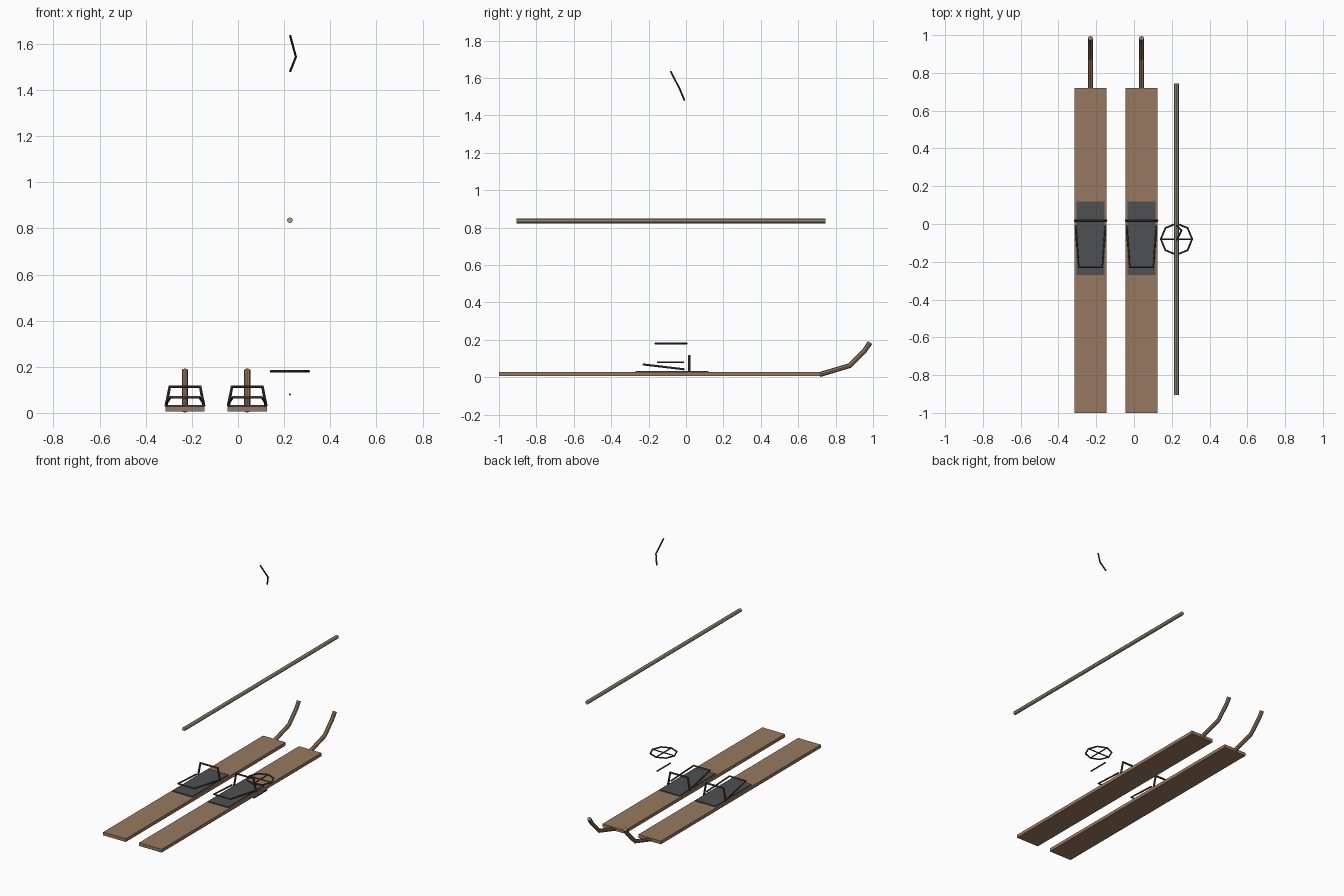
import bpy
import math
from mathutils import Vector

cube = bpy.data.objects.get("Cube")
if cube:
    bpy.data.objects.remove(cube, do_unlink=True)


def material(name, rgb):
    mat = bpy.data.materials.new(name)
    mat.use_nodes = True
    mat.diffuse_color = (*rgb, 1)
    mat.node_tree.nodes["Principled BSDF"].inputs["Base Color"].default_value = (*rgb, 1)
    return mat


WOOD = material("brown wood", (0.31, 0.19, 0.115))
PALE = material("pale pole wood", (0.43, 0.35, 0.23))
RUBBER = material("grey foot pad", (0.075, 0.08, 0.085))
LEATHER = material("dark leather", (0.085, 0.06, 0.042))
IRON = material("dark iron", (0.05, 0.046, 0.042))


def box(name, low, high, mat):
    low, high = Vector(low), Vector(high)
    bpy.ops.mesh.primitive_cube_add(size=1, location=(low + high) / 2)
    ob = bpy.context.object
    ob.name = name
    ob.scale = high - low
    ob.data.materials.append(mat)
    return ob


def tube(name, points, radius, mat, closed=False):
    """Eight-sided tube swept along straight segments."""
    curve = bpy.data.curves.new(name + "_path", 'CURVE')
    curve.dimensions = '3D'
    curve.bevel_depth = radius
    curve.bevel_resolution = 2
    curve.use_fill_caps = True
    spline = curve.splines.new('POLY')
    spline.points.add(len(points) - 1)
    for target, co in zip(spline.points, points):
        target.co = (*co, 1)
    spline.use_cyclic_u = closed
    path = bpy.data.objects.new(name + "_path", curve)
    bpy.context.collection.objects.link(path)
    bpy.context.view_layer.update()
    graph = bpy.context.evaluated_depsgraph_get()
    mesh = bpy.data.meshes.new_from_object(path.evaluated_get(graph))
    bpy.data.objects.remove(path, do_unlink=True)
    mesh.materials.clear()
    mesh.materials.append(mat)
    for face in mesh.polygons:
        face.use_smooth = False
        face.material_index = 0
    ob = bpy.data.objects.new(name, mesh)
    bpy.context.collection.objects.link(ob)
    return ob


# Pair of skis, each with a curled tip, foot pad and binding
for side, x in (("right", -0.23), ("left", 0.04)):
    box(side + "_ski", (x - 0.085, -1, 0.005), (x + 0.085, 0.72, 0.027), WOOD)
    tip = [(0.715, 0.014), (0.875, 0.062), (0.957, 0.145), (0.984, 0.185)]
    tube(side + "_ski_tip", [(x, y, z) for y, z in tip], 0.0135, WOOD)
    box(side + "_foot_pad", (x - 0.075, -0.27, 0.024), (x + 0.075, 0.12, 0.034), RUBBER)

    toe = [(-0.082, 0.028), (-0.066, 0.114), (0.066, 0.114), (0.082, 0.028)]
    tube(side + "_toe_hoop", [(x + dx, 0.018, z) for dx, z in toe], 0.007, LEATHER)
    heel = [(-0.08, -0.008, 0.042), (-0.062, -0.228, 0.068),
            (0.062, -0.228, 0.068), (0.08, -0.008, 0.042)]
    tube(side + "_heel_strap", [(x + dx, y, z) for dx, y, z in heel], 0.0055, LEATHER)

# Pole with its separate fittings
px, py = 0.225, -0.08
tube("pole_shaft", [(px, -0.905, 0.835), (px, 0.745, 0.835)], 0.0125, PALE)

# Pole basket: octagonal ring with two crossing spokes
R = 0.083
ring = [(px + R * math.cos(i * math.tau / 8), py + R * math.sin(i * math.tau / 8), 0.18)
        for i in range(8)]
tube("basket_ring", ring, 0.005, IRON, closed=True)
tube("basket_spoke_across", [ring[0], ring[4]], 0.004, LEATHER)
tube("basket_spoke_along", [ring[2], ring[6]], 0.004, LEATHER)

# Metal spike and wrist strap
tube("pole_spike", [(px, -0.155, 0.08), (px, -0.01, 0.08)], 0.0045, IRON)
tube("wrist_strap", [(0.226, -0.083, 1.636), (0.251, -0.035, 1.544), (0.226, -0.008, 1.48)],
     0.005, IRON)
